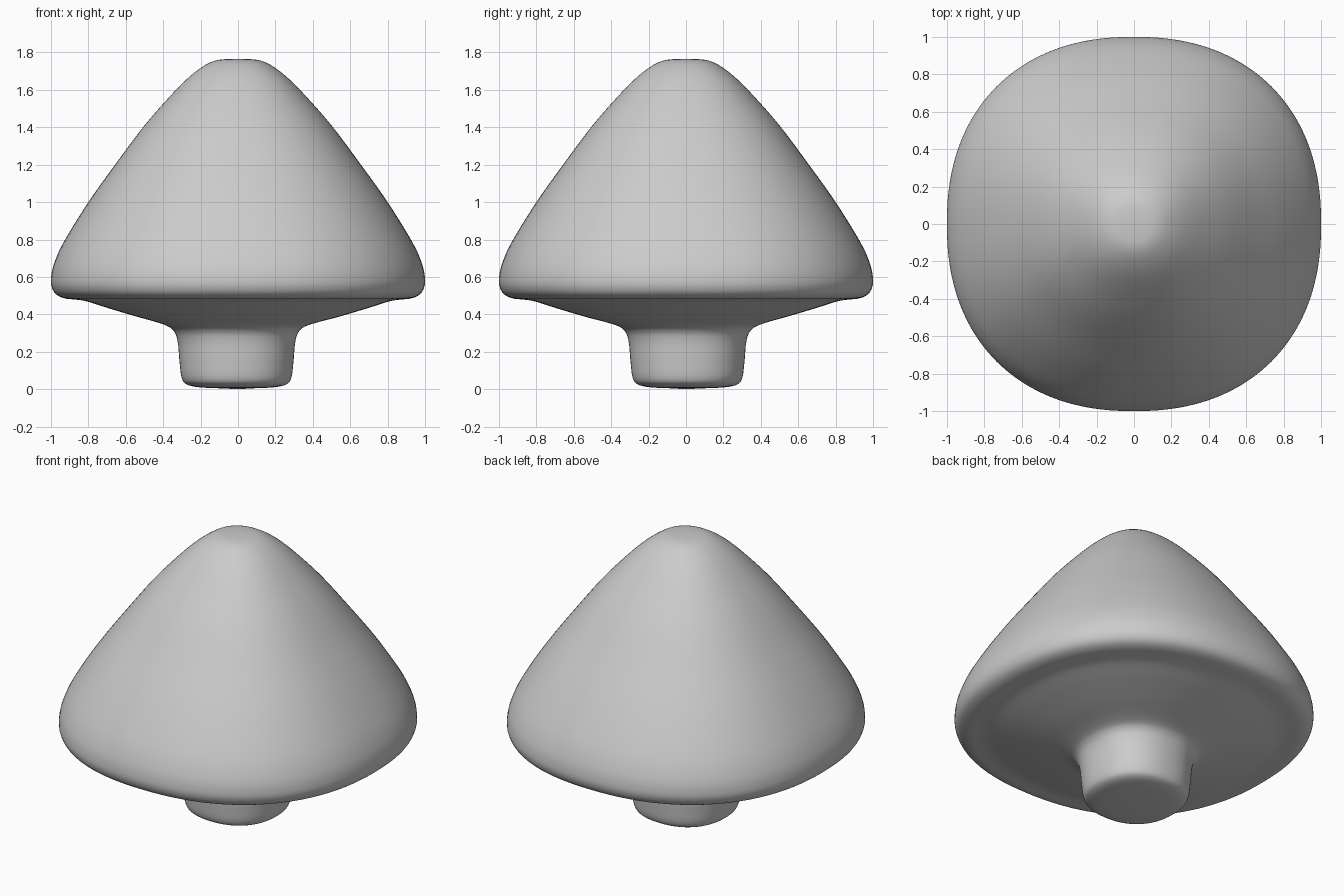
import bpy
import bmesh
import math

if "Cube" in bpy.data.objects:
    bpy.data.objects.remove(bpy.data.objects["Cube"])

SIDES = 96
STEPS = 5

# Half profile (radius, height): stem base, stem, underside, rim, cap, crown
PROFILE = [
    (0.10, 0.005), (0.20, 0.01), (0.265, 0.025), (0.293, 0.06),
    (0.305, 0.15), (0.314, 0.25), (0.335, 0.31), (0.39, 0.345),
    (0.55, 0.39), (0.70, 0.435), (0.80, 0.467), (0.86, 0.478),
    (0.925, 0.485), (0.97, 0.505), (0.994, 0.54), (1.0, 0.59),
    (0.984, 0.67), (0.93, 0.79), (0.80, 1.0), (0.65, 1.21),
    (0.50, 1.41), (0.36, 1.57), (0.26, 1.67), (0.18, 1.73),
    (0.12, 1.757), (0.06, 1.765),
]


def smooth_profile(pts):
    """Catmull-Rom curve through the profile points."""
    ext = [pts[0]] + pts + [pts[-1]]
    out = []
    for a, b, c, d in zip(ext, ext[1:], ext[2:], ext[3:]):
        for i in range(STEPS):
            t = i / STEPS
            out.append(tuple(
                0.5 * (2 * b[k] + (c[k] - a[k]) * t
                       + (2 * a[k] - 5 * b[k] + 4 * c[k] - d[k]) * t ** 2
                       + (3 * b[k] - a[k] - 3 * c[k] + d[k]) * t ** 3)
                for k in (0, 1)))
    return out + [pts[-1]]


def squircle(angle, p):
    """Radius factor of a slightly squared circle."""
    return (abs(math.cos(angle)) ** p + abs(math.sin(angle)) ** p) ** (-1 / p)


# Mushroom: stem and cap as one continuous lathed skin
bm = bmesh.new()
rings = []
for r, z in smooth_profile(PROFILE):
    off = 0.008 * max(0.0, min(1.0, (0.5 - r) / 0.15)) if z < 0.45 else 0.0
    ring = []
    for i in range(SIDES):
        a = 2 * math.pi * i / SIDES
        rr = r * squircle(a, 2.25)
        ring.append(bm.verts.new((rr * math.cos(a) - off,
                                  rr * math.sin(a) + off, z)))
    rings.append(ring)
for lo, hi in zip(rings, rings[1:]):
    for i in range(SIDES):
        j = (i + 1) % SIDES
        bm.faces.new((lo[i], lo[j], hi[j], hi[i]))

# Close the stem base and the crown
for ring, z in ((rings[0], 0.0), (rings[-1], 1.766)):
    tip = bm.verts.new((0, 0, z))
    for i in range(SIDES):
        bm.faces.new((ring[i], ring[(i + 1) % SIDES], tip))
bmesh.ops.recalc_face_normals(bm, faces=bm.faces)
for f in bm.faces:
    f.smooth = True

mesh = bpy.data.meshes.new("mushroom")
bm.to_mesh(mesh)
bm.free()
bpy.context.collection.objects.link(bpy.data.objects.new("mushroom", mesh))
